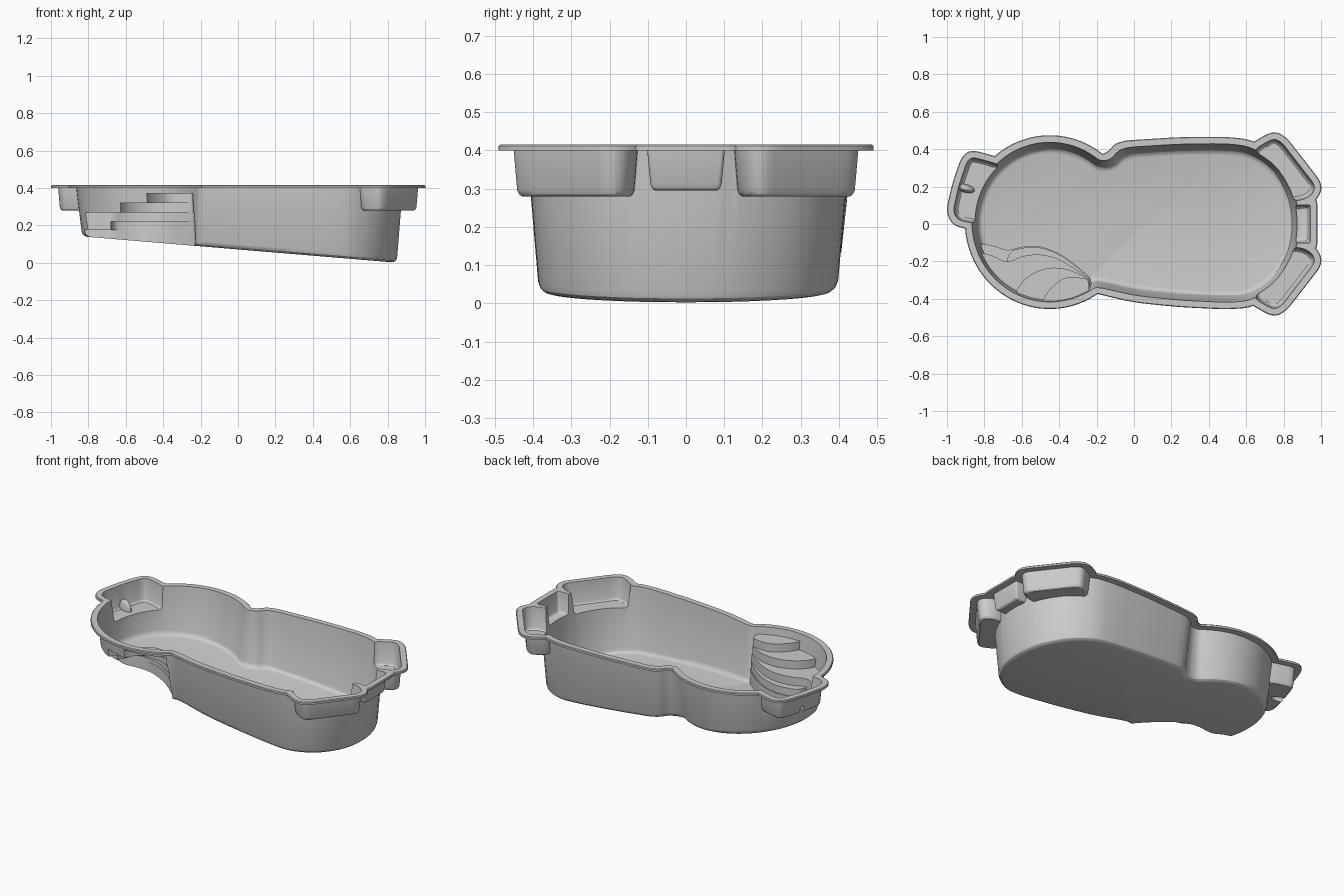
import bpy, bmesh, math
from mathutils import Vector, Matrix

if "Cube" in bpy.data.objects:
    bpy.data.objects.remove(bpy.data.objects["Cube"])

TOP, RIM_LOW, RIM_W = 0.415, 0.40, 0.035


def floor_z(x):
    return 0.0715 - 0.0835 * x


def rounded(pts, d, n):
    """Round every corner of a closed polygon with a small curve."""
    out = []
    for i, p in enumerate(pts):
        ends = []
        for q in (pts[i - 1], pts[(i + 1) % len(pts)]):
            e = q - p
            ends.append(p + e.normalized() * min(d, 0.45 * e.length))
        a, b = ends
        for k in range(n + 1):
            t = k / n
            out.append(a * (1 - t) ** 2 + p * 2 * t * (1 - t) + b * t * t)
    return out


def offset(pts, d):
    """Grow (d > 0) or shrink a counter-clockwise outline."""
    pts = [Vector(p) for p in pts]
    out = []
    for i, p in enumerate(pts):
        e1 = (p - pts[i - 1]).normalized()
        e2 = (pts[(i + 1) % len(pts)] - p).normalized()
        n1, n2 = Vector((e1.y, -e1.x)), Vector((e2.y, -e2.x))
        m = (n1 + n2).normalized()
        out.append(p + m * d / max(m.dot(n1), 0.5))
    return out


def finish(name, bm):
    me = bpy.data.meshes.new(name)
    bm.to_mesh(me)
    bm.free()
    ob = bpy.data.objects.new(name, me)
    bpy.context.collection.objects.link(ob)
    return ob


def loft(name, corners, radius, rings, n=4):
    """Closed solid from (height, offset) rings, listed bottom to top."""
    bm = bmesh.new()
    loops = []
    for z, d in rings:
        loops.append([bm.verts.new((p.x, p.y, z(p.x) if callable(z) else z))
                      for p in rounded(offset(corners, d), radius, n)])
    for lo, hi in zip(loops, loops[1:]):
        for i in range(len(lo)):
            j = (i + 1) % len(lo)
            bm.faces.new((lo[i], lo[j], hi[j], hi[i]))
    bm.faces.new(loops[0][::-1])
    bm.faces.new(loops[-1])
    return finish(name, bm)


def boolean(ob, other, op, keep=False):
    m = ob.modifiers.new("bool", 'BOOLEAN')
    m.operation, m.object, m.solver = op, other, 'EXACT'
    bpy.context.view_layer.objects.active = ob
    bpy.context.view_layer.update()
    bpy.ops.object.modifier_apply(modifier=m.name)
    if not keep:
        bpy.data.objects.remove(other)


# Outlines: round lobe on the left, long basin on the right
def lobe_pts(a0, a1):
    return [(-0.45 + 0.42 * math.cos(math.radians(a)), 0.01 + 0.43 * math.sin(math.radians(a)))
            for a in range(a0, a1, 6)]


basin_pts = [(-0.2, -0.337), (0, -0.385), (0.25, -0.41), (0.5, -0.422), (0.63, -0.412),
             (0.77, -0.32), (0.865, -0.165), (0.89, 0), (0.865, 0.165), (0.77, 0.325),
             (0.63, 0.415), (0.5, 0.432), (0.25, 0.43), (-0.075, 0.41), (-0.125, 0.345)]
basin_rim = basin_pts + [(-0.2, 0.335), (-0.3, 0.1), (-0.38, -0.2), (-0.28, -0.317)]
seat_right = [(0.8, 0.12), (0.9, 0.125), (0.955, 0.155), (0.972, 0.205), (0.79, 0.44),
              (0.745, 0.46), (0.64, 0.4), (0.66, 0.3)]
seat_left = [(-0.75, 0), (-0.70, 0.31), (-0.77, 0.335), (-0.865, 0.36), (-0.895, 0.335),
             (-0.94, 0.2), (-0.969, 0.07), (-0.945, 0.02), (-0.85, 0)]
# Seat corners, corner radius, seat height
seats = [(seat_left, 0.03, 0.28),
         (seat_right, 0.035, 0.28),
         ([(x, -y) for x, y in reversed(seat_right)], 0.035, 0.28),
         ([(0.8, -0.105), (0.945, -0.105), (0.945, 0.105), (0.8, 0.105)], 0.012, 0.295)]

# Main basin with sloping floor and rounded floor edge
shell = loft("pool_shell", basin_pts + lobe_pts(50, 304), 0.08, [
    (floor_z, -0.062), (lambda x: floor_z(x) + 0.003, -0.05),
    (lambda x: floor_z(x) + 0.012, -0.039), (lambda x: floor_z(x) + 0.028, -0.033), (0.44, 0)], 3)

# Fan of curved entry steps: (tread height, riser curve)
steps = [
    (0.175, [(-0.25, -0.27), (-0.38, -0.165), (-0.5, -0.115), (-0.6, -0.12), (-0.68, -0.145),
             (-0.76, -0.11), (-0.97, -0.1)]),
    (0.22, [(-0.253, -0.275), (-0.38, -0.171), (-0.5, -0.121), (-0.6, -0.126), (-0.67, -0.148),
            (-0.69, -0.25)]),
    (0.27, [(-0.256, -0.28), (-0.4, -0.185), (-0.5, -0.16), (-0.6, -0.17), (-0.68, -0.21),
            (-0.77, -0.16), (-0.96, -0.135)]),
    (0.32, [(-0.259, -0.285), (-0.35, -0.24), (-0.45, -0.23), (-0.55, -0.265), (-0.62, -0.33),
            (-0.66, -0.45)]),
    (0.37, [(-0.262, -0.29), (-0.36, -0.28), (-0.43, -0.325), (-0.49, -0.4), (-0.51, -0.5)])]
for k, (z, curve) in enumerate(steps):
    x0, y0 = -0.225 - 0.004 * k, -0.6 - 0.01 * k
    poly = [(x0, y0), (x0, -0.3)] + curve + [(curve[-1][0], y0)]
    boolean(shell, loft("step_cutter", poly, 0.06, [(-0.2 - 0.01 * k, 0), (z, 0)]), 'DIFFERENCE')

# Raised seats around the edge
for corners, r, z in seats:
    boolean(shell, loft("seat", corners, r, [(z, -0.024), (z + 0.005, -0.017),
                                             (z + 0.016, -0.012), (0.45, 0.001)]), 'UNION')

# Rounded divider bump on the left seat
bm = bmesh.new()
bmesh.ops.create_uvsphere(bm, u_segments=24, v_segments=16, radius=1,
                          matrix=Matrix.LocRotScale(Vector((-0.9, 0.19, 0.275)),
                                                    Matrix.Rotation(-0.25, 3, 'Z'),
                                                    Vector((0.05, 0.022, 0.065))))
boolean(shell, finish("bump", bm), 'DIFFERENCE')

# Flat rim following every outline
rim = None
for corners, r in [(lobe_pts(0, 360), 0.03), (basin_rim, 0.08)] + [(s[0], s[1] + 0.02) for s in seats]:
    plate = loft("pool_rim", corners, r, [(RIM_LOW, RIM_W), (TOP - 0.004, RIM_W), (TOP, RIM_W - 0.004)])
    if rim:
        boolean(rim, plate, 'UNION')
    else:
        rim = plate
boolean(rim, shell, 'DIFFERENCE', keep=True)

# Open the shell just under the rim top
bm = bmesh.new()
bm.from_mesh(shell.data)
bmesh.ops.bisect_plane(bm, geom=bm.verts[:] + bm.edges[:] + bm.faces[:],
                       plane_co=(0, 0, RIM_LOW + 0.002), plane_no=(0, 0, 1), clear_outer=True)
bm.to_mesh(shell.data)
bm.free()

shell.name, rim.name = "pool_shell", "pool_rim"
for ob in (shell, rim):
    bpy.ops.object.select_all(action='DESELECT')
    ob.select_set(True)
    bpy.context.view_layer.objects.active = ob
    bpy.ops.object.shade_smooth_by_angle(angle=math.radians(30))
